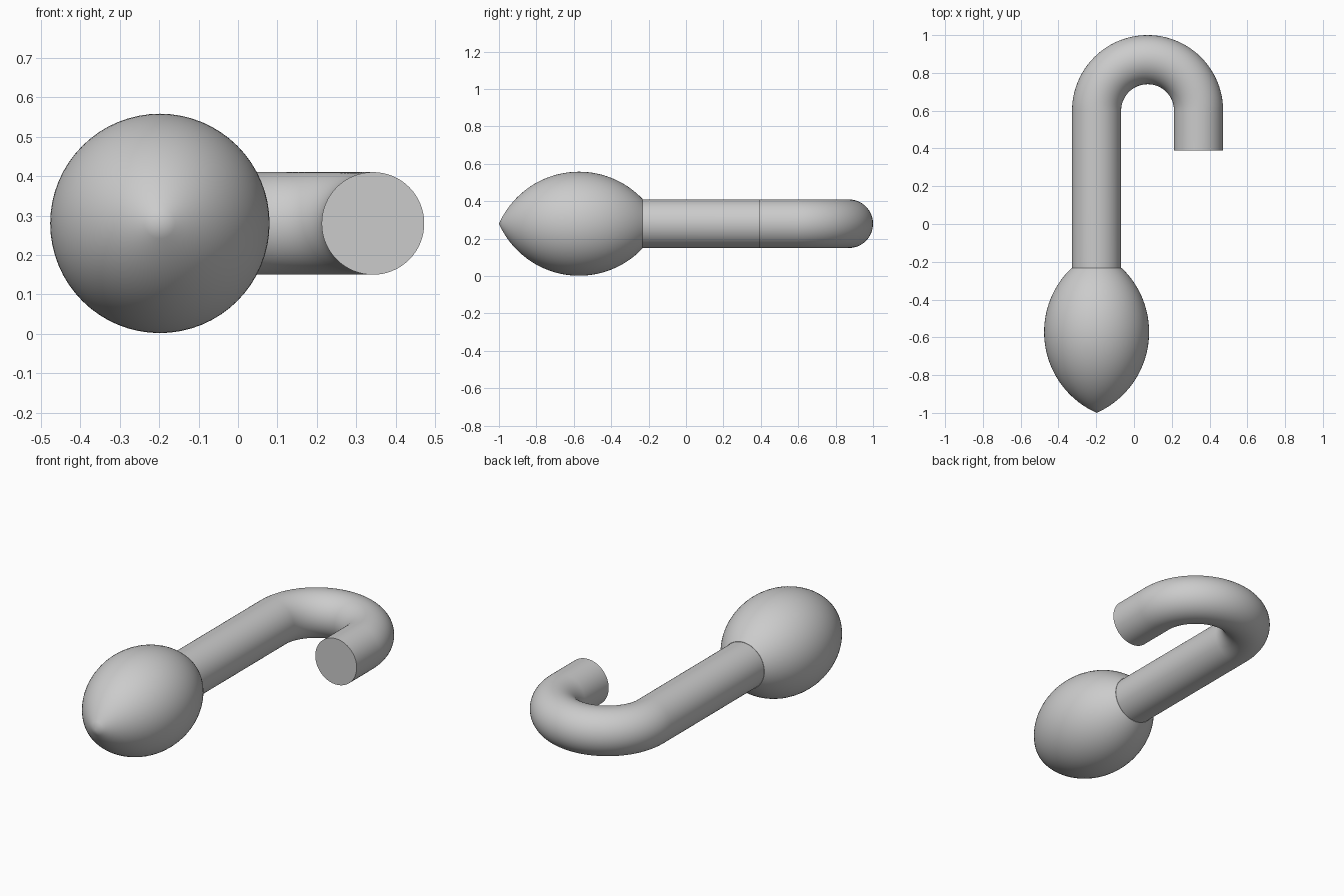
import bpy, bmesh
from math import sin, cos, pi, sqrt

cube = bpy.data.objects.get("Cube")
if cube:
    bpy.data.objects.remove(cube, do_unlink=True)

SEGMENTS = 64
HEIGHT = 0.28            # level of the centre line
SHAFT_X, SHAFT_R = -0.198, 0.13
BEND_X, BEND_Y, BEND_R = 0.072, 0.60, 0.27

grey = bpy.data.materials.new("plain grey")
grey.use_nodes = True
colour = (0.6, 0.6, 0.6, 1)
grey.diffuse_color = colour
grey.node_tree.nodes["Principled BSDF"].inputs["Base Color"].default_value = colour


def sweep(name, stations):
    """Join upright circles; each station is x, y, radius, turn about z."""
    bm = bmesh.new()
    rings = []
    for x, y, r, turn in stations:
        ring = []
        for i in range(SEGMENTS):
            a = 2 * pi * i / SEGMENTS
            side = r * cos(a)
            ring.append(bm.verts.new((x + side * cos(turn), y + side * sin(turn),
                                      HEIGHT + r * sin(a))))
        rings.append(ring)
    for a, b in zip(rings, rings[1:]):
        for i in range(SEGMENTS):
            j = (i + 1) % SEGMENTS
            bm.faces.new((a[i], a[j], b[j], b[i]))
    bm.faces.new(rings[0])
    bm.faces.new(rings[-1])
    bmesh.ops.remove_doubles(bm, verts=bm.verts, dist=1e-5)
    bmesh.ops.recalc_face_normals(bm, faces=bm.faces)
    mesh = bpy.data.meshes.new(name)
    bm.to_mesh(mesh)
    bm.free()
    mesh.materials.append(grey)
    obj = bpy.data.objects.new(name, mesh)
    bpy.context.collection.objects.link(obj)
    bpy.ops.object.select_all(action="DESELECT")
    obj.select_set(True)
    bpy.context.view_layer.objects.active = obj
    bpy.ops.object.shade_smooth_by_angle(angle=pi / 6)
    return obj


# Pointed bulb: one circular arc turned about the shaft axis
tip, widest, back, bulb_r = -1.0, -0.572, -0.232, 0.278
arc_r = ((widest - tip) ** 2 + bulb_r ** 2) / (2 * bulb_r)
steps = 40
bulb = []
for i in range(steps + 1):
    y = tip + (back - tip) * i / steps
    r = sqrt(arc_r ** 2 - (y - widest) ** 2) - arc_r + bulb_r
    bulb.append((SHAFT_X, y, max(r, 0) if i else 0, 0))
sweep("bulb", bulb)

# Straight shaft, half-circle bend and short return end
hook = [(SHAFT_X, back, SHAFT_R, 0)]
for i in range(49):
    t = pi * i / 48
    hook.append((BEND_X - BEND_R * cos(t), BEND_Y + BEND_R * sin(t), SHAFT_R, -t))
hook.append((BEND_X + BEND_R, 0.39, SHAFT_R, -pi))
sweep("hooked_shaft", hook)
